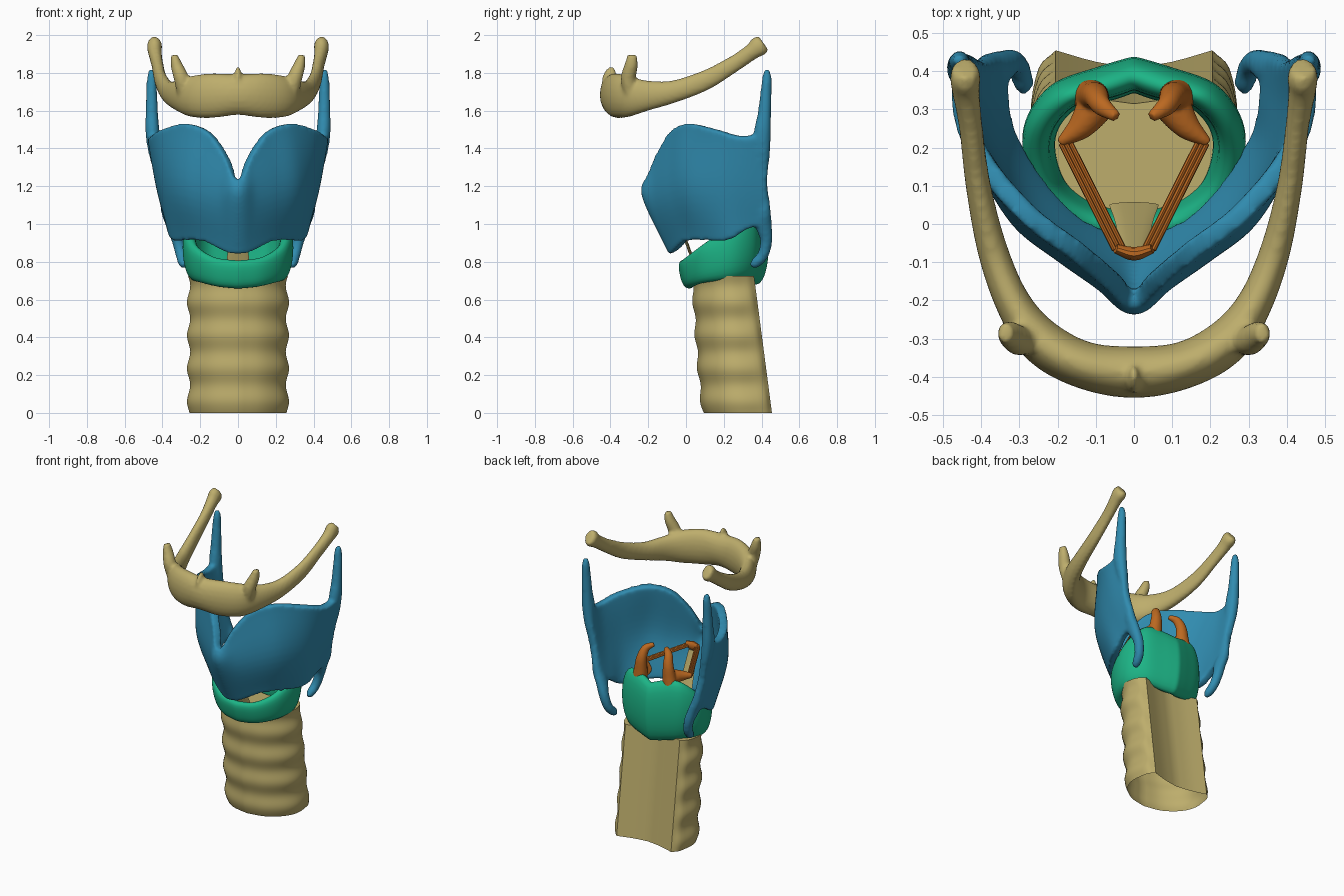
import bpy, bmesh, math
from mathutils import Vector

if "Cube" in bpy.data.objects:
    bpy.data.objects.remove(bpy.data.objects["Cube"])


def material(name, rgb):
    m = bpy.data.materials.new(name)
    m.diffuse_color = (*rgb, 1)
    m.use_nodes = True
    m.node_tree.nodes["Principled BSDF"].inputs["Base Color"].default_value = m.diffuse_color
    return m


TAN = material("bone_tan", (0.51, 0.42, 0.15))
BLUE = material("cartilage_blue", (0.03, 0.26, 0.43))
GREEN = material("cartilage_green", (0.012, 0.46, 0.24))
ORANGE = material("fold_orange", (0.50, 0.14, 0.015))


def spline(pts, n):
    """Catmull-Rom through tuples of any length, n steps per segment."""
    pts = [Vector(p) for p in pts]
    ext = [2 * pts[0] - pts[1]] + pts + [2 * pts[-1] - pts[-2]]
    out = []
    for i in range(1, len(ext) - 2):
        a, b, c, d = ext[i - 1:i + 3]
        for k in range(n):
            t = k / n
            out.append(0.5 * (2 * b + (c - a) * t + (2 * a - 5 * b + 4 * c - d) * t * t
                              + (3 * b - a - 3 * c + d) * t ** 3))
    return out + [pts[-1]]


def flip(p):
    return (-p[0], *p[1:])


def mirror_path(half):
    """Half path starting on x = 0 becomes a full symmetric path."""
    return [flip(p) for p in reversed(half[1:])] + list(half)


def tube(path, n=6, sides=16, ref=(0, 0, 1)):
    """Rings of an elliptical tube; path items are x, y, z, half width, half height."""
    pts = spline(path, n)
    rings = []
    for i, p in enumerate(pts):
        t = Vector(pts[min(i + 1, len(pts) - 1)][:3]) - Vector(pts[max(i - 1, 0)][:3])
        t.normalize()
        side = t.cross(Vector(ref)).normalized()
        up = side.cross(t)
        rings.append([Vector(p[:3]) + side * p[3] * math.cos(a) + up * p[4] * math.sin(a)
                      for a in (2 * math.pi * k / sides for k in range(sides))])
    return rings


def build(name, bodies, mat, loop=False, caps=(True, True), voxel=0, smooth=4, subsurf=0):
    """Loft each list of rings into a skin and put all of them in one object."""
    bm = bmesh.new()
    for rings in bodies:
        vs = [[bm.verts.new(p) for p in r] for r in rings]
        n = len(vs[0])
        for i in range(len(vs) if loop else len(vs) - 1):
            a, b = vs[i], vs[(i + 1) % len(vs)]
            for k in range(n):
                bm.faces.new((a[k], a[(k + 1) % n], b[(k + 1) % n], b[k]))
        if not loop:
            if caps[0]:
                bm.faces.new(vs[0])
            if caps[1]:
                bm.faces.new(vs[-1])
    bmesh.ops.recalc_face_normals(bm, faces=bm.faces)
    me = bpy.data.meshes.new(name)
    bm.to_mesh(me)
    bm.free()
    me.materials.append(mat)
    ob = bpy.data.objects.new(name, me)
    bpy.context.collection.objects.link(ob)
    bpy.ops.object.select_all(action='DESELECT')
    ob.select_set(True)
    bpy.context.view_layer.objects.active = ob
    if voxel:
        r = ob.modifiers.new("merge", 'REMESH')
        r.mode, r.voxel_size, r.use_smooth_shade = 'VOXEL', voxel, True
        s = ob.modifiers.new("soften", 'SMOOTH')
        s.factor, s.iterations = 0.5, smooth
    if subsurf:
        s = ob.modifiers.new("round", 'SUBSURF')
        s.levels = s.render_levels = subsurf
    if voxel or subsurf:
        bpy.ops.object.convert(target='MESH')
        bpy.ops.object.shade_smooth()
    else:
        bpy.ops.object.shade_smooth_by_angle(angle=math.radians(40))
    return ob


# trachea: D-shaped section, ringed in front, hollow behind, open below
rings = []
for i in range(57):
    z = 0.725 * i / 56
    f = z / 0.725
    yf, yb = 0.085 - 0.06 * f ** 0.7, 0.455 - 0.095 * f
    g = 0.032 * (1 - math.cos(2 * math.pi * (z - 0.06) / 0.175))
    front = spline([(0, yf), (0.13, yf + 0.03), (0.23, yf + 0.11),
                    (0.27, yf + 0.21), (0.25, yb - 0.04), (0.205, yb)], 4)
    yc = yf + 0.2
    half = []
    for k, p in enumerate(front):
        s = 1 - g * min(1, (len(front) - 1 - k) / 6)
        half.append((p.x * s, yc + (p.y - yc) * s, z))
    half += [(p.x, p.y, z) for p in spline([(0.205, yb), (0.1, yb - 0.03), (0, yb - 0.045)], 3)[1:]]
    rings.append(half + [flip(p) for p in reversed(half[1:-1])])
build("trachea", [rings], TAN, caps=(False, True))

# cricoid: low arch in front, tall plate behind (x, y, bottom, top, thickness)
half = [(0, -0.03, 0.655, 0.81, 0.06), (0.13, -0.005, 0.665, 0.825, 0.06),
        (0.235, 0.07, 0.685, 0.88, 0.06), (0.288, 0.18, 0.695, 0.96, 0.07),
        (0.285, 0.28, 0.70, 1.05, 0.075), (0.22, 0.37, 0.70, 1.12, 0.08),
        (0.10, 0.415, 0.68, 1.11, 0.085), (0, 0.445, 0.67, 1.085, 0.085)]
st = spline(half, 4)
st = st + [Vector(flip(tuple(p))) for p in reversed(st[1:-1])]
rings = []
for x, y, zb, zt, t in st:
    d = Vector((x, y - 0.18, 0)).normalized()
    o, c = Vector((x, y, 0)), Vector((0, 0.18, 0))
    back = max(0, min(1, (y - 0.1) / 0.25))
    top = c + (o - c) * (1.04 - 0.11 * back) - Vector((0, 0.01, 0)) * (1 - back)
    bot = c + (o - c) * (0.92 - 0.04 * back)

    def at(p, inset, z):
        return p - d * inset + Vector((0, 0, z))
    rings.append([at(bot, 0, zb), at(o, -0.005, zb + (zt - zb) * 0.45), at(top, 0, zt),
                  at(top, t, zt), at(o, t, zb + (zt - zb) * 0.45), at(bot, t, zb)])
build("cricoid_cartilage", [rings], GREEN, loop=True, subsurf=2)

# thyroid shield: columns from the front ridge to the rear edge (bottom, middle, top)
cols = [((0, -0.065, 0.85), (0, -0.205, 1.14), (0, -0.195, 1.23)),
        ((0.07, -0.045, 0.865), (0.08, -0.145, 1.13), (0.06, -0.145, 1.36)),
        ((0.17, 0.01, 0.915), (0.19, -0.07, 1.17), (0.15, -0.07, 1.485)),
        ((0.26, 0.11, 0.92), (0.30, 0.02, 1.2), (0.27, 0.02, 1.53)),
        ((0.33, 0.23, 0.92), (0.375, 0.16, 1.2), (0.395, 0.16, 1.50)),
        ((0.35, 0.33, 0.98), (0.405, 0.30, 1.2), (0.45, 0.29, 1.465)),
        ((0.355, 0.425, 1.0), (0.405, 0.425, 1.2), (0.452, 0.435, 1.48))]
full = [[flip(p) for p in c] for c in reversed(cols[1:])] + [list(c) for c in cols]
rows = [spline([c[r] for c in full], 6) for r in range(3)]
grid = [spline(c, 7) for c in zip(*rows)]
shield = []
for i, col in enumerate(grid):
    outer, inner = [], []
    for j, p in enumerate(col):
        du = grid[min(i + 1, len(grid) - 1)][j] - grid[max(i - 1, 0)][j]
        dv = col[min(j + 1, len(col) - 1)] - col[max(j - 1, 0)]
        n = du.cross(dv).normalized() * 0.027
        outer.append(p + n)
        inner.append(p - n)
    shield.append(outer + inner[::-1])
upper = [(0.41, 0.415, 1.2, 0.01, 0.01), (0.438, 0.41, 1.36, 0.032, 0.034),
         (0.452, 0.405, 1.48, 0.038, 0.046), (0.456, 0.415, 1.58, 0.034, 0.037),
         (0.457, 0.422, 1.68, 0.03, 0.031),
         (0.457, 0.428, 1.77, 0.026, 0.026), (0.457, 0.428, 1.818, 0.016, 0.016)]
lower = [(0.405, 0.42, 1.22, 0.01, 0.01), (0.38, 0.415, 1.08, 0.03, 0.034),
         (0.35, 0.41, 1.0, 0.033, 0.045),
         (0.322, 0.425, 0.92, 0.032, 0.034), (0.302, 0.41, 0.84, 0.03, 0.03),
         (0.29, 0.37, 0.795, 0.028, 0.028), (0.285, 0.345, 0.778, 0.016, 0.016)]
horns = [tube(h if s else [flip(p) for p in h], ref=(0, 1, 0)) for h in (upper, lower) for s in (0, 1)]
build("thyroid_cartilage", [shield] + horns, BLUE, voxel=0.011, smooth=8)

# hyoid: thick bowed body, long greater horns with knobs, small lesser horns
arc = [(0, -0.388, 1.685, 0.068, 0.108), (0.13, -0.37, 1.68, 0.062, 0.118),
       (0.24, -0.31, 1.675, 0.06, 0.11), (0.315, -0.21, 1.68, 0.047, 0.082),
       (0.37, -0.07, 1.70, 0.04, 0.06), (0.408, 0.1, 1.76, 0.033, 0.053),
       (0.427, 0.25, 1.845, 0.031, 0.044), (0.44, 0.345, 1.91, 0.036, 0.044),
       (0.442, 0.385, 1.94, 0.04, 0.054), (0.442, 0.41, 1.958, 0.032, 0.045)]
bodies = [tube(mirror_path(arc), sides=20)]
lesser = [(0.28, -0.29, 1.68, 0.04, 0.04), (0.30, -0.305, 1.77, 0.04, 0.04),
          (0.325, -0.29, 1.84, 0.032, 0.036), (0.338, -0.285, 1.895, 0.018, 0.026)]
bodies += [tube(h, ref=(0, 1, 0)) for h in (lesser, [flip(p) for p in lesser])]
bodies.append(tube([(0, -0.40, 1.62, 0.02, 0.04), (0, -0.405, 1.77, 0.02, 0.04),
                    (0, -0.39, 1.835, 0.008, 0.015)], ref=(0, 1, 0)))
build("hyoid_bone", bodies, TAN, voxel=0.011, smooth=4)

# arytenoids: leaning pyramid with hooked tip and forward process
peak = [(0.115, 0.335, 1.06, 0.05, 0.045), (0.108, 0.335, 1.12, 0.043, 0.04),
        (0.10, 0.335, 1.20, 0.034, 0.032), (0.085, 0.31, 1.26, 0.025, 0.027),
        (0.045, 0.28, 1.285, 0.014, 0.014)]
process = [(0.10, 0.31, 1.11, 0.05, 0.05), (0.14, 0.255, 1.11, 0.035, 0.035),
           (0.195, 0.212, 1.11, 0.012, 0.015)]
for side, sign in (("right", 1), ("left", -1)):
    def sided(path):
        return [(sign * p[0], *p[1:]) for p in path]
    build("arytenoid_" + side, [tube(sided(peak), ref=(0, 1, 0)), tube(sided(process))],
          ORANGE, voxel=0.006, smooth=4)
    # vocal fold: three parallel strands
    strands = []
    for k in (-1, 0, 1):
        o = 0.013 * k
        strands.append(tube(sided([(0.178 + o, 0.21, 1.11, 0.007, 0.01),
                                   (0.038 + o, -0.068, 1.15, 0.007, 0.01)]), n=2, sides=8))
    build("vocal_fold_" + side, strands, ORANGE)

# front anchor joining the folds
build("fold_anchor", [tube([(-0.048, -0.065, 1.16, 0.012, 0.018), (0, -0.078, 1.15, 0.018, 0.03),
                            (0.048, -0.065, 1.16, 0.012, 0.018)], n=4, sides=10)], ORANGE)

# ligament from the cricoid arch up to the fold anchor
build("front_ligament", [tube([(0, 0.05, 0.77, 0.065, 0.008), (0, 0.0, 0.91, 0.048, 0.008),
                               (0, -0.075, 1.12, 0.032, 0.008)], n=4, sides=12, ref=(0, 1, 0))], TAN)
